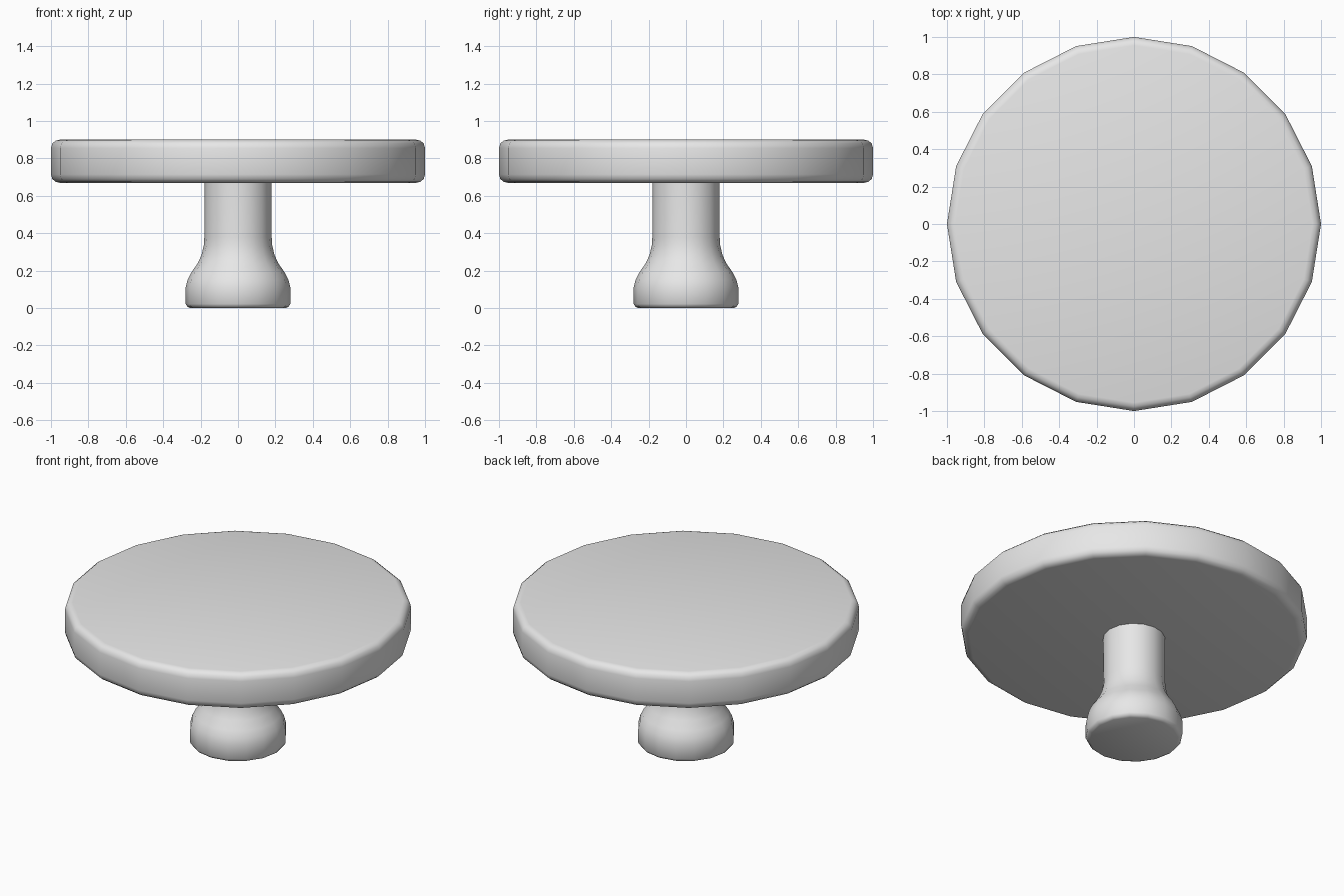
import bpy
import bmesh
from math import cos, sin, pi, radians

cube = bpy.data.objects.get("Cube")
if cube:
    bpy.data.objects.remove(cube, do_unlink=True)

GREY = (0.8, 0.8, 0.8, 1)
mat = bpy.data.materials.new("light_grey")
mat.use_nodes = True
mat.diffuse_color = GREY
mat.node_tree.nodes["Principled BSDF"].inputs["Base Color"].default_value = GREY


def lathe(name, profile, sides):
    """Turn a (radius, height) profile, listed bottom to top, into a capped solid."""
    bm = bmesh.new()
    rings = []
    for r, z in profile:
        angles = [2 * pi * i / sides for i in range(sides)]
        rings.append([bm.verts.new((r * cos(a), r * sin(a), z)) for a in angles])
    for low, high in zip(rings, rings[1:]):
        for i in range(sides):
            j = (i + 1) % sides
            bm.faces.new((low[i], low[j], high[j], high[i]))
    bm.faces.new(rings[0][::-1])
    bm.faces.new(rings[-1])
    mesh = bpy.data.meshes.new(name)
    bm.to_mesh(mesh)
    bm.free()
    mesh.materials.append(mat)
    obj = bpy.data.objects.new(name, mesh)
    bpy.context.collection.objects.link(obj)
    bpy.ops.object.select_all(action="DESELECT")
    obj.select_set(True)
    bpy.context.view_layer.objects.active = obj
    bpy.ops.object.shade_smooth_by_angle(angle=radians(50))
    return obj


# Round top with rounded rims above and below
BOTTOM, TOP = 0.67, 0.9
rim = [(0.955, 0), (0.975, 0.005), (0.993, 0.02), (1, 0.045)]
lower = [(r, BOTTOM + d) for r, d in rim]
upper = [(r, TOP - d) for r, d in reversed(rim)]
lathe("table_top", lower + upper, 20)

# Pedestal: flared foot blending into a straight column
lathe("pedestal", [
    (0.255, 0), (0.27, 0.007), (0.28, 0.022), (0.28, 0.11), (0.27, 0.15),
    (0.25, 0.19), (0.215, 0.24), (0.195, 0.285), (0.183, 0.335),
    (0.18, 0.38), (0.18, 0.68),
], 16)
